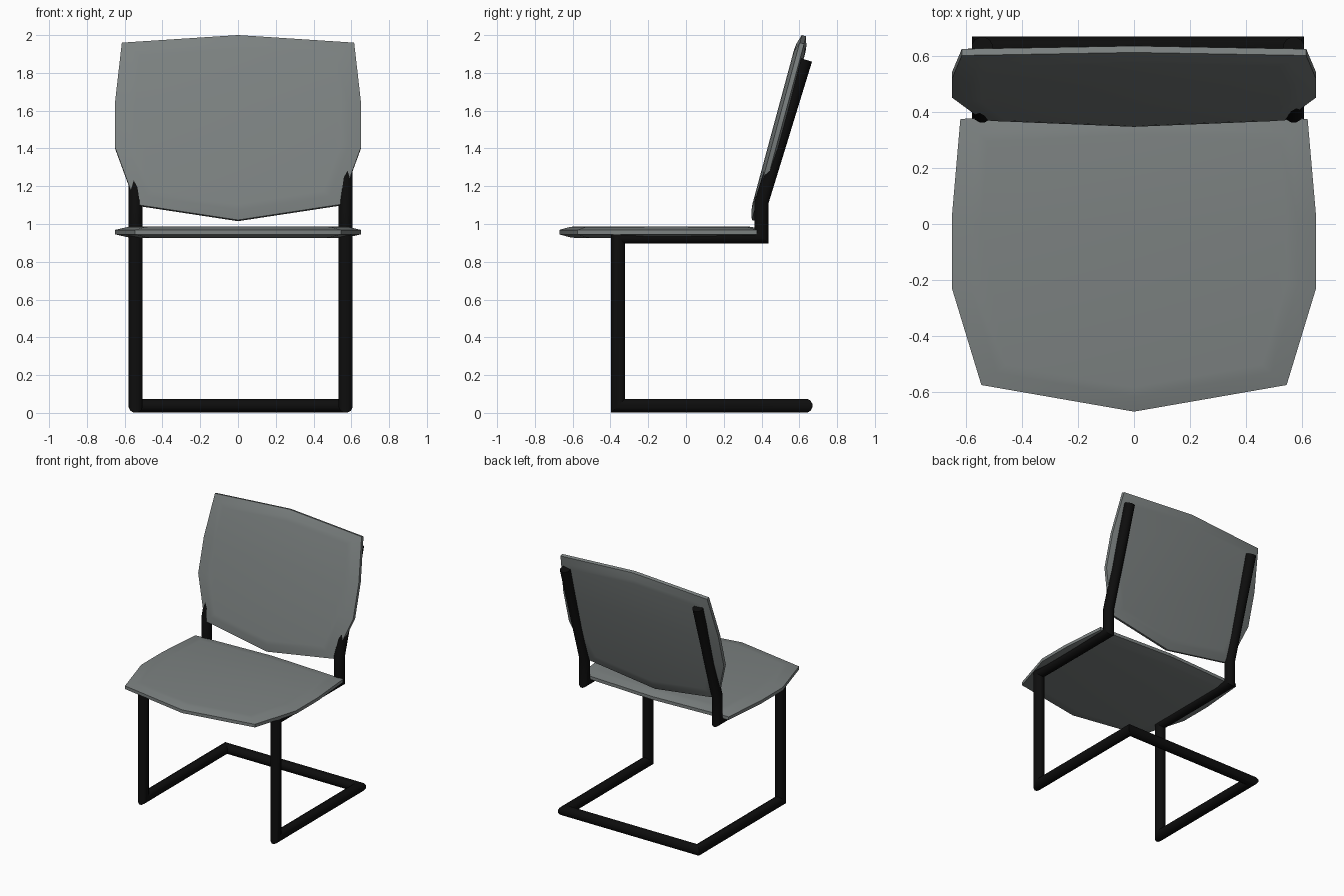
import bpy, bmesh, math
from mathutils import Vector

if "Cube" in bpy.data.objects:
    bpy.data.objects.remove(bpy.data.objects["Cube"])


def material(name, rgb):
    m = bpy.data.materials.new(name)
    m.diffuse_color = (*rgb, 1)
    m.use_nodes = True
    m.node_tree.nodes["Principled BSDF"].inputs["Base Color"].default_value = m.diffuse_color
    return m


GREY = material("grey upholstery", (0.20, 0.22, 0.218))
BLACK = material("black metal", (0.004, 0.004, 0.004))


def finish(name, bm, mat):
    bmesh.ops.recalc_face_normals(bm, faces=bm.faces)
    for f in bm.faces:
        f.smooth = True
    me = bpy.data.meshes.new(name)
    bm.to_mesh(me)
    bm.free()
    me.set_sharp_from_angle(angle=math.radians(35))
    me.materials.append(mat)
    ob = bpy.data.objects.new(name, me)
    bpy.context.collection.objects.link(ob)
    return ob


def skin(bm, rings):
    """Join successive rings of vertices and cap both ends."""
    n = len(rings[0])
    for a, b in zip(rings, rings[1:]):
        for i in range(n):
            j = (i + 1) % n
            bm.faces.new((a[i], a[j], b[j], b[i]))
    bm.faces.new(rings[0])
    bm.faces.new(rings[-1])


def tube(name, path, r, sides, mat):
    """Round bar along a path with mitred corners."""
    bm = bmesh.new()
    pts = [Vector(p) for p in path]
    dirs = [(b - a).normalized() for a, b in zip(pts, pts[1:])]
    u = Vector((1, 0, 0))
    v = dirs[0].cross(u)
    ring = []
    for k in range(sides):
        t = 2 * math.pi * (k + 0.5) / sides
        ring.append(pts[0] + r * (u * math.cos(t) + v * math.sin(t)))
    rings = [ring]
    for i, d in enumerate(dirs):
        normal = d + dirs[i + 1] if i + 1 < len(dirs) else d
        ring = [p + d * ((pts[i + 1] - p).dot(normal) / d.dot(normal)) for p in ring]
        rings.append(ring)
    skin(bm, [[bm.verts.new(p) for p in q] for q in rings])
    return finish(name, bm, mat)


def panel(name, half, place, mat):
    """Cushion from half an outline (u, v); place maps (u, v, w) to space."""
    outline = half + [(-u, v) for u, v in reversed(half) if u > 0]
    vs = [v for _, v in half]
    mid = (min(vs) + max(vs)) / 2
    layers = [(0.84, -0.031), (0.90, -0.027), (1, -0.012),
              (1, 0.012), (0.90, 0.027), (0.84, 0.031)]
    bm = bmesh.new()
    skin(bm, [[bm.verts.new(place(u * s, mid + (v - mid) * s, w)) for u, v in outline]
              for s, w in layers])
    return finish(name, bm, mat)


# Cantilever frame: one continuous bar, left post round to right post
R = 0.038
side = [(0.632, 1.87), (0.40, 1.115), (0.40, 0.933), (-0.36, 0.933),
        (-0.36, R), (0.632, R)]
path = [(-0.542, y, z) for y, z in side] + [(0.57, y, z) for y, z in reversed(side)]
tube("frame", path, R, 12, BLACK)

# Seat
panel("seat",
      [(0, -0.67), (0.545, -0.575), (0.65, -0.23), (0.65, 0.03), (0.62, 0.375), (0, 0.405)],
      lambda u, v, w: (u, v, 0.957 + w), GREY)

# Backrest, leaning back
SLOPE = 0.27
NY, NZ = math.cos(math.atan(SLOPE)), math.sin(math.atan(SLOPE))
panel("backrest",
      [(0, 1.018), (0.54, 1.10), (0.65, 1.40), (0.65, 1.65), (0.615, 1.957), (0, 1.997)],
      lambda u, v, w: (u, 0.463 + SLOPE * (v - 1.4) - w * NY, v + w * NZ), GREY)
